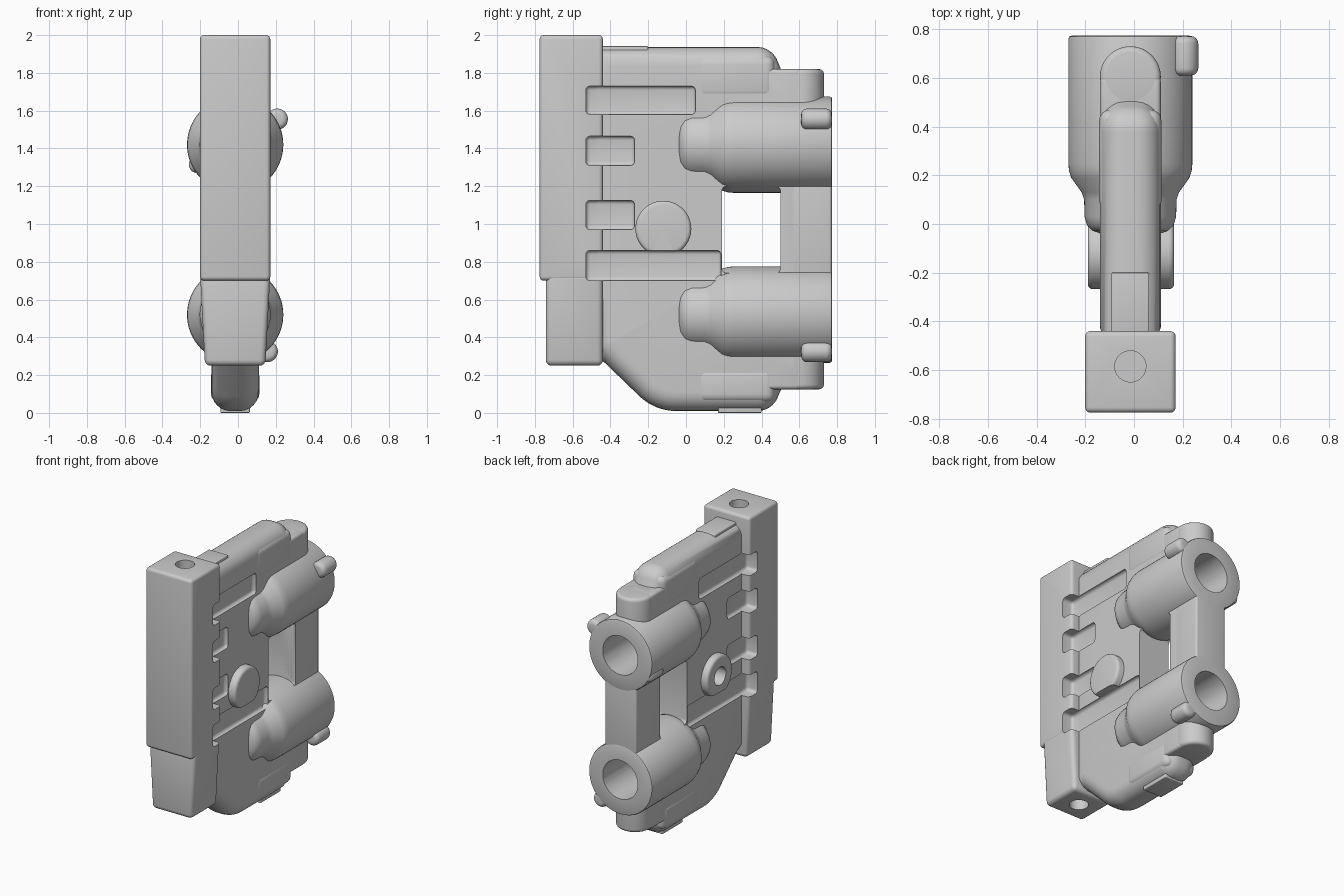
import bpy, bmesh
from math import sin, cos, pi, radians, tan
from mathutils import Vector

if "Cube" in bpy.data.objects:
    bpy.data.objects.remove(bpy.data.objects["Cube"])

CX = -0.015          # symmetry plane of the casting
parts, holes, channels, window = [], [], [], []


def finish(name, bm, group=parts):
    bmesh.ops.remove_doubles(bm, verts=bm.verts, dist=1e-5)
    bmesh.ops.recalc_face_normals(bm, faces=bm.faces)
    me = bpy.data.meshes.new(name)
    bm.to_mesh(me)
    bm.free()
    ob = bpy.data.objects.new(name, me)
    bpy.context.collection.objects.link(ob)
    group.append(ob)
    return ob


def box(name, x, y, z, bevel=0.02, bottom=1.0, group=parts):
    """Rounded box from three ranges; bottom scales the lower end in x."""
    bm = bmesh.new()
    bmesh.ops.create_cube(bm, size=1)
    for v in bm.verts:
        s = bottom if v.co.z < 0 else 1
        v.co = Vector(((x[0] + x[1]) / 2 + v.co.x * s * (x[1] - x[0]),
                       (y[0] + y[1]) / 2 + v.co.y * (y[1] - y[0]),
                       (z[0] + z[1]) / 2 + v.co.z * (z[1] - z[0])))
    bmesh.ops.bevel(bm, geom=bm.edges[:], offset=bevel, segments=4, profile=0.5, affect='EDGES')
    return finish(name, bm, group)


def sym(half):
    return (CX - half, CX + half)


def lathe(name, profile, origin, axis, group=parts, n=64):
    """Turn a (radius, distance) profile about an axis."""
    bm = bmesh.new()
    q = Vector(axis).to_track_quat('Z', 'Y')
    rings = [[bm.verts.new(Vector(origin) + q @ Vector((r * cos(2 * pi * i / n), r * sin(2 * pi * i / n), d)))
              for i in range(n)] for r, d in profile]
    for a, b in zip(rings, rings[1:]):
        for i in range(n):
            j = (i + 1) % n
            bm.faces.new((a[i], a[j], b[j], b[i]))
    return finish(name, bm, group)


def rod(name, r, length, origin, axis, bevel=0.0, group=parts):
    prof = [(0, 0)]
    if bevel:
        arc = [(r - bevel + bevel * sin(t * pi / 8), bevel - bevel * cos(t * pi / 8)) for t in range(5)]
        prof += arc + [(a, length - b) for a, b in reversed(arc)]
    else:
        prof += [(r, 0), (r, length)]
    return lathe(name, prof + [(0, length)], origin, axis, group)


def round_outline(points, seg=8):
    """Round the corners of a 2D outline given as (a, b, radius)."""
    out = []
    for i, (a, b, r) in enumerate(points):
        p = Vector((a, b))
        u = (Vector(points[i - 1][:2]) - p).normalized()
        w = (Vector(points[(i + 1) % len(points)][:2]) - p).normalized()
        if r == 0:
            out.append(p)
            continue
        half = u.angle(w) / 2
        c = p + (u + w).normalized() * (r / sin(half))
        s, e = p + u * (r / tan(half)) - c, p + w * (r / tan(half)) - c
        out += [c + (s * (1 - k / seg) + e * k / seg).normalized() * r for k in range(seg + 1)]
    return out


def slab(name, points, half, rim, steps=6):
    """Plate in the y-z plane with a quarter-round rim on both sides."""
    pts = round_outline(points)
    n = len(pts)
    sign = 1 if sum(pts[i - 1].cross(pts[i]) for i in range(n)) > 0 else -1
    offs = []
    for i in range(n):
        d1, d2 = (pts[i] - pts[i - 1]).normalized(), (pts[(i + 1) % n] - pts[i]).normalized()
        n1, n2 = Vector((-d1.y, d1.x)), Vector((-d2.y, d2.x))
        offs.append((n1 + n2) / (1 + n1.dot(n2)) * sign)
    arc = [(half - rim + rim * sin(k * pi / 2 / steps), rim * (1 - cos(k * pi / 2 / steps))) for k in range(steps + 1)]
    levels = [(-x, d) for x, d in reversed(arc)] + arc
    bm = bmesh.new()
    rings = [[bm.verts.new((CX + x, *(p + o * d))) for p, o in zip(pts, offs)] for x, d in levels]
    for a, b in zip(rings, rings[1:]):
        for i in range(n):
            bm.faces.new((a[i - 1], a[i], b[i], b[i - 1]))
    bm.faces.new(rings[0])
    bm.faces.new(rings[-1])
    return finish(name, bm)


# Main plate with its window
plate = slab("main_plate", [(-0.51, 1.937, 0), (0.455, 1.937, 0.115), (0.51, 1.8, 0.04), (0.67, 1.8, 0.11),
                            (0.67, 0.14, 0.11), (0.51, 0.14, 0.04), (0.455, 0.01, 0.115), (-0.165, 0.01, 0.28),
                            (-0.44, 0.275, 0.1), (-0.51, 0.3, 0)], 0.125, 0.1)
box("window_cutter", (-0.5, 0.5), (0.19, 0.5), (0.74, 1.2), 0.025, group=window)

# Front bar and tapered foot
box("front_bar", sym(0.186), (-0.775, -0.44), (0.7, 2.0), 0.022)
box("bar_foot", sym(0.186), (-0.742, -0.44), (0.25, 0.74), 0.03, bottom=0.86)

# Rear web and pads on top and bottom edges
box("rear_web", sym(0.125), (0.5, 0.772), (0.68, 1.27), 0.015)
box("top_pad", sym(0.0775), (-0.46, -0.2), (1.85, 1.942), 0.006)
box("bottom_pad", sym(0.0775), (0.17, 0.4), (0.0, 0.1), 0.006)
for tag, z in (("upper", (1.66, 1.89)), ("lower", (0.055, 0.24))):
    box(tag + "_shoulder", sym(0.128), (0.05, 0.47), z, 0.045)

# Round-ended lugs behind the plate
for tag, z0, h in (("upper", 1.45, 0.37), ("lower", 0.125, 0.37)):
    rod(tag + "_lug_end", 0.125, h, (CX, 0.605, z0), (0, 0, 1), 0.025)
    box(tag + "_lug", sym(0.125), (0.4, 0.605), (z0, z0 + h), 0.02)

# Stepped cylinders with bores
barrel = [(0, -0.04), (0.12, -0.04), (0.155, -0.028), (0.178, -0.005), (0.188, 0.03), (0.19, 0.1), (0.2, 0.13),
          (0.243, 0.19), (0.252, 0.22), (0.255, 0.25), (0.255, 0.76), (0.251, 0.77), (0.241, 0.774), (0, 0.774)]
for tag, z in (("upper", 1.42), ("lower", 0.52)):
    lathe(tag + "_cylinder", barrel, (CX, 0, z), (0, 1, 0))
    rod(tag + "_bore", 0.14, 0.75, (CX, 0.15, z), (0, 1, 0), group=holes)

# Small ears at the cylinder mouths
for i, (x, z, r) in enumerate(((0.208, 1.555, 0.056), (-0.215, 1.315, 0.045), (0.155, 0.325, 0.056))):
    rod(f"cylinder_ear_{i + 1}", r, 0.162, (x, 0.61, z), (0, 1, 0), 0.03)

# Round boss through the plate, drilled from one side
rod("round_boss", 0.148, 0.355, (-0.19, -0.12, 0.975), (1, 0, 0), 0.022)
rod("boss_hole", 0.065, 0.25, (-0.3, -0.12, 0.975), (1, 0, 0), group=holes)

# Bar end holes
rod("bar_hole_top", 0.064, 0.6, (CX, -0.585, 1.5), (0, 0, 1), group=holes)
rod("bar_hole_bottom", 0.064, 0.5, (CX, -0.585, 0.1), (0, 0, 1), group=holes)

# Side channels running from the bar onto the plate
for z0, z1, y1 in ((1.58, 1.73, 0.05), (1.31, 1.465, -0.272), (0.97, 1.125, -0.272), (0.7, 0.86, 0.185)):
    for s in (-1, 1):
        box("channel", sorted((CX + s * 0.1, CX + s * 0.35)), (-0.53, y1), (z0, z1), 0.022, group=channels)


# Cut everything, then shade
def select(obs):
    bpy.ops.object.select_all(action='DESELECT')
    for o in obs:
        o.select_set(True)
    bpy.context.view_layer.objects.active = obs[0]


def cut(ob, tool):
    select([ob])
    m = ob.modifiers.new("cut", 'BOOLEAN')
    m.operation, m.solver, m.object = 'DIFFERENCE', 'EXACT', tool
    bpy.ops.object.modifier_apply(modifier=m.name)


for group in (holes, channels):
    select(group)
    bpy.ops.object.join()
cut(plate, window[0])
for ob in parts:
    if "pad" not in ob.name and "ear_" not in ob.name:
        cut(ob, holes[0])
    if ob.name in ("main_plate", "front_bar", "bar_foot", "round_boss"):
        cut(ob, channels[0])
for helper in (holes[0], channels[0], window[0]):
    bpy.data.objects.remove(helper)
select(parts)
bpy.ops.object.shade_smooth_by_angle(angle=radians(32))
